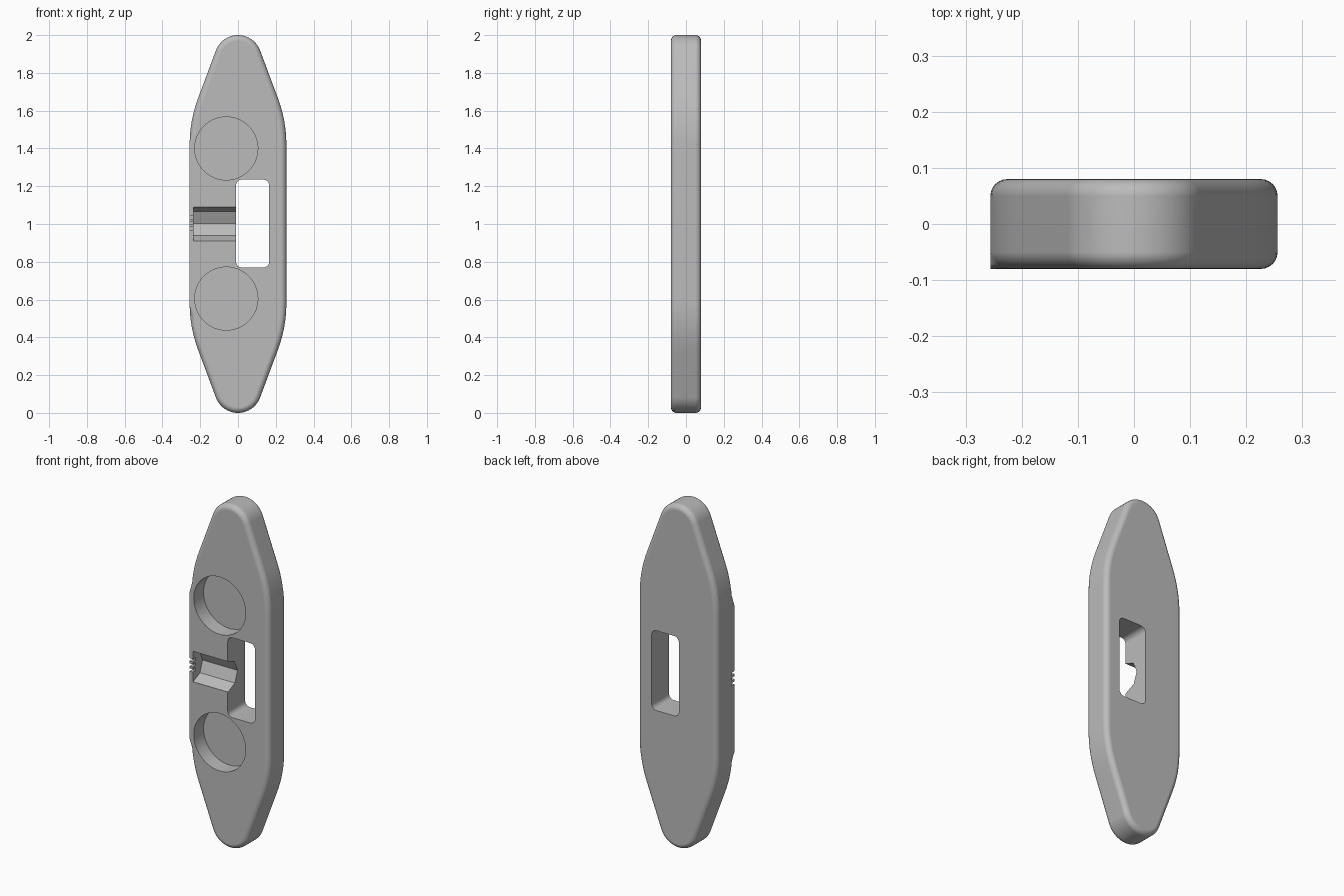
import bpy, bmesh
from math import sin, cos, radians, pi

if "Cube" in bpy.data.objects:
    bpy.data.objects.remove(bpy.data.objects["Cube"])

HALF_DEPTH = 0.08
HALF_WIDTH = 0.256

grey = bpy.data.materials.new("plain grey")
grey.use_nodes = True
colour = (0.5, 0.5, 0.5, 1)
grey.diffuse_color = colour
grey.node_tree.nodes["Principled BSDF"].inputs["Base Color"].default_value = colour


def arc(cx, cz, r, start, end, steps):
    """Points on an arc, angles in degrees from +x towards +z."""
    angles = [radians(start + (end - start) * i / steps) for i in range(steps + 1)]
    return [(cx + r * cos(a), cz + r * sin(a)) for a in angles]


def prism(name, points, lo, hi, axis="y"):
    """Extrude a closed profile: (x, z) along y, or (y, z) along x."""
    bm = bmesh.new()
    place = (lambda p, t: (p[0], t, p[1])) if axis == "y" else (lambda p, t: (t, p[0], p[1]))
    rings = [[bm.verts.new(place(p, t)) for p in points] for t in (lo, hi)]
    bm.faces.new(rings[0])
    bm.faces.new(rings[1][::-1])
    for i in range(len(points)):
        j = (i + 1) % len(points)
        bm.faces.new((rings[0][i], rings[0][j], rings[1][j], rings[1][i]))
    bmesh.ops.recalc_face_normals(bm, faces=bm.faces)
    mesh = bpy.data.meshes.new(name)
    bm.to_mesh(mesh)
    bm.free()
    obj = bpy.data.objects.new(name, mesh)
    bpy.context.collection.objects.link(obj)
    mesh.materials.append(grey)
    return obj


# Tapered outline: one quarter, mirrored to the other three
tip, shoulder, slope = 0.125, 0.7, 20.7
quarter = arc(HALF_WIDTH - shoulder, 1.42, shoulder, 0, slope, 8)
quarter += arc(0, 2 - tip, tip, slope, 90, 10)
top = quarter + [(-x, z) for x, z in quarter[-2::-1]]
outline = top + [(x, 2 - z) for x, z in top[::-1]]
body = prism("body", outline, -HALF_DEPTH, HALF_DEPTH)

# Round the rims, leaving the straight front edge on the right side sharp
bm = bmesh.new()
bm.from_mesh(body.data)


def is_rounded(edge):
    a, b = (v.co for v in edge.verts)
    on_rim = abs(a.y - b.y) < 1e-4
    sharp = max(a.x, b.x) < -HALF_WIDTH + 1e-3 and a.y < 0
    return on_rim and not sharp


bmesh.ops.bevel(bm, geom=[e for e in bm.edges if is_rounded(e)], offset=0.03,
                offset_type="OFFSET", segments=6, profile=0.5, affect="EDGES")
bm.to_mesh(body.data)
bm.free()

# Cutters: window, round pockets, faceted groove and small edge notches
cutters = []
corner = 0.03
window = []
for cx, cz, start in ((0.135, 1.205, 0), (0.02, 1.205, 90), (0.02, 0.8, 180), (0.135, 0.8, 270)):
    window += arc(cx, cz, corner, start, start + 90, 6)
cutters.append(prism("window_cutter", window, -0.2, 0.2))

for side, z in (("upper", 1.4), ("lower", 0.605)):
    circle = arc(-0.062, z, 0.167, 0, 360, 64)[:-1]
    cutters.append(prism(side + "_pocket_cutter", circle, -0.2, 0.01))

octagon = arc(-HALF_DEPTH, 1, 0.09, 2, 362, 8)[:-1]
cutters.append(prism("groove_cutter", octagon, -0.235, 0.05, axis="x"))

for z in (0.975, 1.005, 1.035):
    notch = [(-0.3, z - 0.008), (-0.22, z - 0.008), (-0.22, z + 0.008), (-0.3, z + 0.008)]
    cutters.append(prism("notch_cutter", notch, -0.2, -0.055))

bpy.context.view_layer.objects.active = body
body.select_set(True)
for cutter in cutters:
    cutter.hide_render = True
    mod = body.modifiers.new(cutter.name, "BOOLEAN")
    mod.object = cutter
    mod.operation = "DIFFERENCE"
    mod.solver = "EXACT"
    bpy.ops.object.modifier_apply(modifier=mod.name)
    bpy.data.objects.remove(cutter)

# Smooth the rounded rims and keep the cut edges crisp
bpy.ops.object.shade_smooth_by_angle(angle=radians(30))
weighted = body.modifiers.new("clean_normals", "WEIGHTED_NORMAL")
weighted.keep_sharp = True
